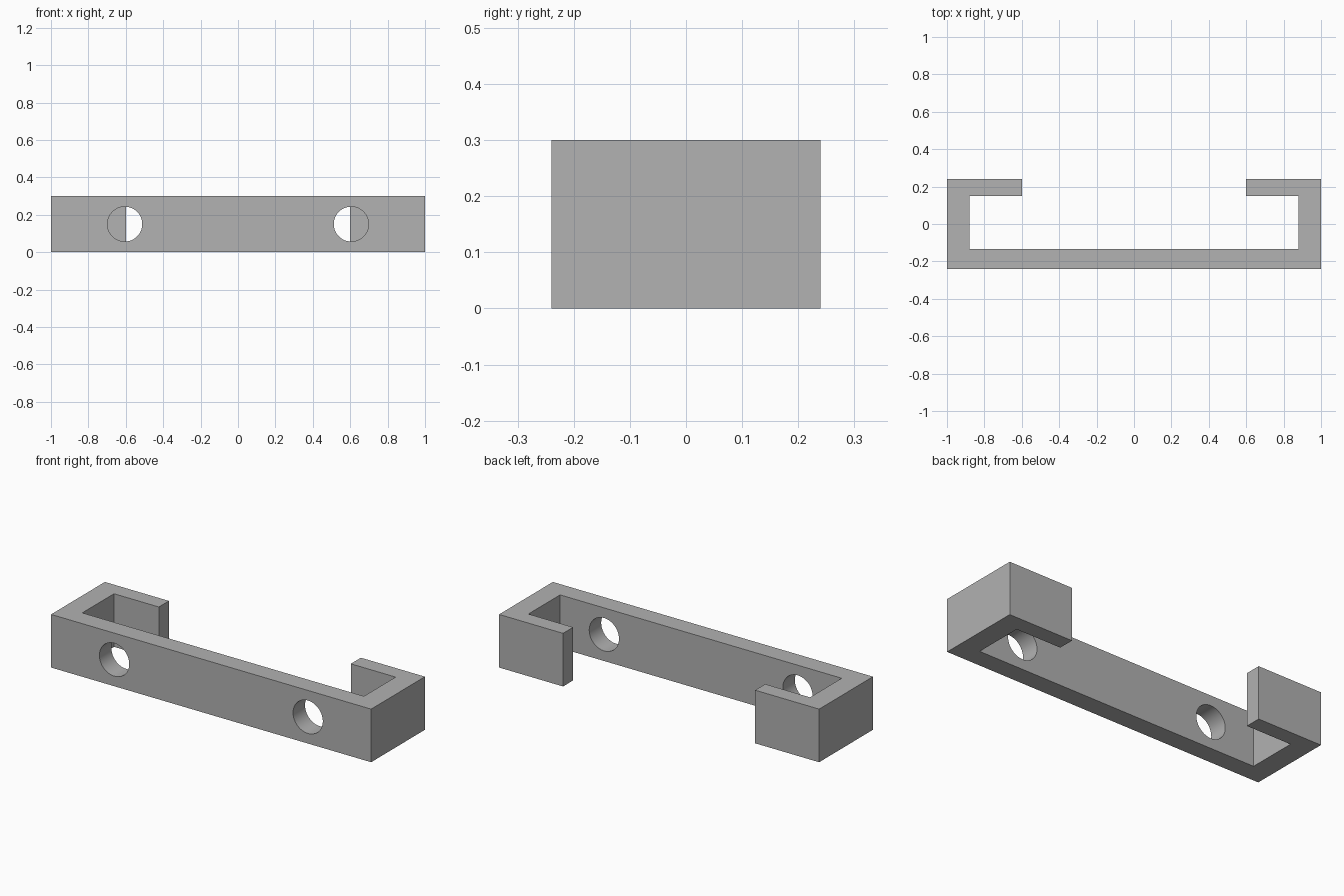
import bpy, bmesh, math

cube = bpy.data.objects.get("Cube")
if cube:
    bpy.data.objects.remove(cube, do_unlink=True)

HEIGHT = 0.30
HOLE_X, HOLE_R = 0.605, 0.093

grey = bpy.data.materials.new("plain grey")
grey.use_nodes = True
colour = (0.445, 0.445, 0.445, 1)
grey.diffuse_color = colour
grey.node_tree.nodes["Principled BSDF"].inputs["Base Color"].default_value = colour


def add_object(name, bm):
    mesh = bpy.data.meshes.new(name)
    bmesh.ops.recalc_face_normals(bm, faces=bm.faces)
    bm.to_mesh(mesh)
    bm.free()
    mesh.materials.append(grey)
    obj = bpy.data.objects.new(name, mesh)
    bpy.context.collection.objects.link(obj)
    return obj


# Bracket: half of the C-shaped outline, mirrored and extruded upward
half = [(1, -0.24), (1, 0.24), (0.6, 0.24), (0.6, 0.15), (0.88, 0.15), (0.88, -0.133)]
outline = half + [(-x, y) for x, y in reversed(half)]
bm = bmesh.new()
base = bm.faces.new([bm.verts.new((x, y, 0)) for x, y in outline])
extruded = bmesh.ops.extrude_face_region(bm, geom=[base])
top = [v for v in extruded["geom"] if isinstance(v, bmesh.types.BMVert)]
bmesh.ops.translate(bm, verts=top, vec=(0, 0, HEIGHT))
bracket = add_object("bracket", bm)

# Screw holes through the long wall only
for side, x in (("left", HOLE_X), ("right", -HOLE_X)):
    bm = bmesh.new()
    bmesh.ops.create_cone(bm, cap_ends=True, segments=64,
                          radius1=HOLE_R, radius2=HOLE_R, depth=0.2)
    cutter = add_object(side + "_hole_cutter", bm)
    cutter.location = (x, -0.19, HEIGHT / 2)
    cutter.rotation_euler.x = math.pi / 2
    cutter.hide_render = True
    cut = bracket.modifiers.new(side + " hole", "BOOLEAN")
    cut.object = cutter
    cut.operation = "DIFFERENCE"
    cut.solver = "EXACT"
    bpy.context.view_layer.objects.active = bracket
    bpy.ops.object.modifier_apply(modifier=cut.name)
    bpy.data.objects.remove(cutter, do_unlink=True)

# Smooth hole walls, sharp edges elsewhere
bpy.ops.object.select_all(action="DESELECT")
bracket.select_set(True)
bpy.context.view_layer.objects.active = bracket
bpy.ops.object.shade_smooth_by_angle(angle=math.radians(30))
